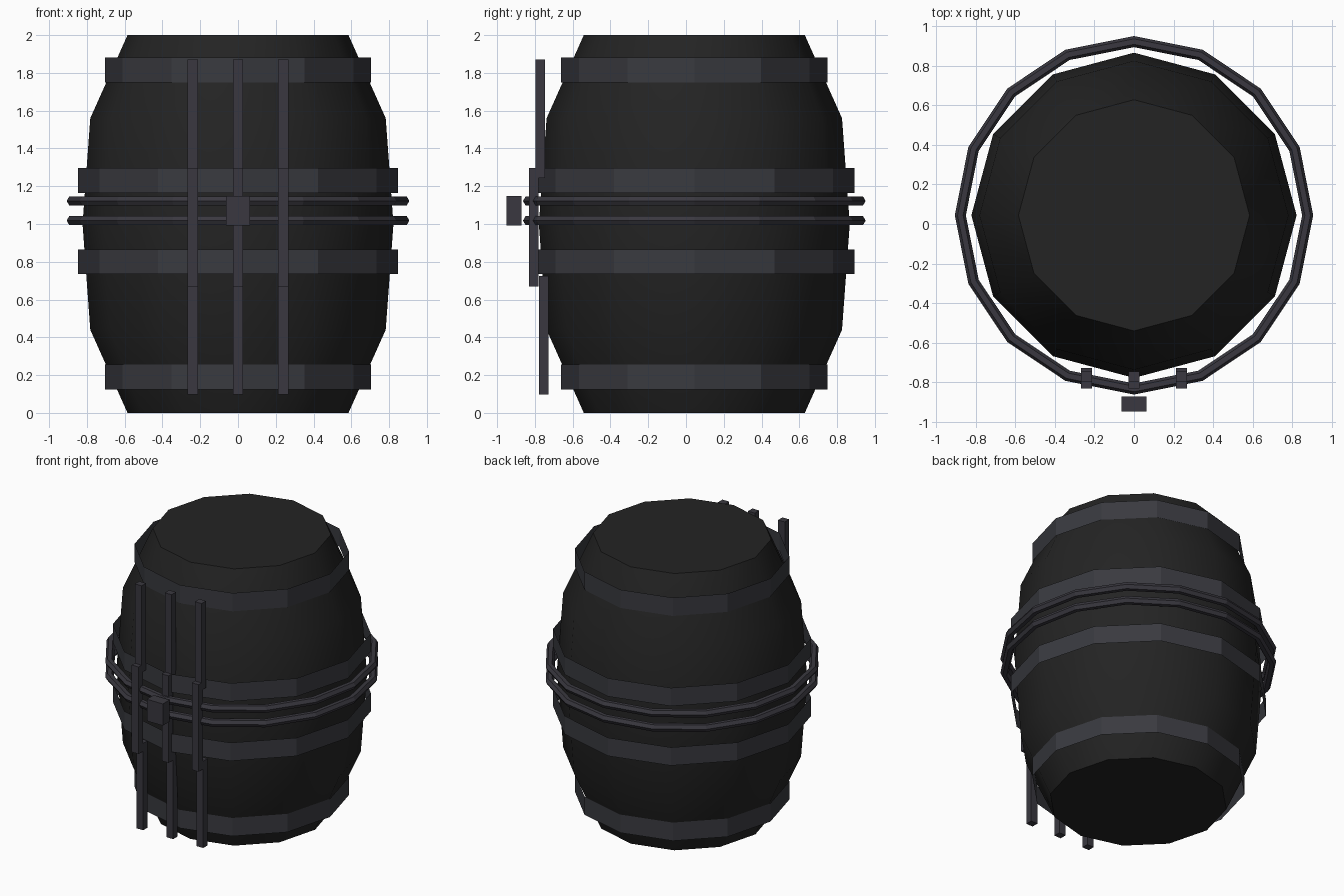
import bpy, bmesh, math

if "Cube" in bpy.data.objects:
    bpy.data.objects.remove(bpy.data.objects["Cube"])

CY = 0.044  # barrel axis in y


def material(name, rgb):
    m = bpy.data.materials.new(name)
    m.diffuse_color = (*rgb, 1)
    m.use_nodes = True
    m.node_tree.nodes["Principled BSDF"].inputs["Base Color"].default_value = m.diffuse_color
    return m


BODY = material("charcoal_body", (0.017, 0.017, 0.017))
HOOP = material("dark_steel", (0.041, 0.042, 0.050))
IRON = material("dark_iron", (0.041, 0.039, 0.050))


def add_object(name, bm, mat):
    mesh = bpy.data.meshes.new(name)
    bmesh.ops.recalc_face_normals(bm, faces=bm.faces)
    bm.to_mesh(mesh)
    bm.free()
    mesh.materials.append(mat)
    ob = bpy.data.objects.new(name, mesh)
    bpy.context.collection.objects.link(ob)
    return ob


def lathe(name, profile, sides, mat, caps=False, closed=False):
    """Revolve (radius, z) points around the barrel axis."""
    bm = bmesh.new()
    rings = []
    for r, z in profile:
        rings.append([bm.verts.new((r * math.cos(2 * math.pi * i / sides),
                                    CY + r * math.sin(2 * math.pi * i / sides), z))
                      for i in range(sides)])
    pairs = list(zip(rings, rings[1:]))
    if closed:
        pairs.append((rings[-1], rings[0]))
    for a, b in pairs:
        for i in range(sides):
            j = (i + 1) % sides
            bm.faces.new((a[i], a[j], b[j], b[i]))
    if caps:
        bm.faces.new(rings[0][::-1])
        bm.faces.new(rings[-1])
    return add_object(name, bm, mat)


def box(name, lo, hi, mat):
    bm = bmesh.new()
    bmesh.ops.create_cube(bm, size=1)
    for v in bm.verts:
        v.co = [(a + b) / 2 + c * (b - a) for a, b, c in zip(lo, hi, v.co)]
    return add_object(name, bm, mat)


# Barrel body
body = lathe("barrel_body", [(0.585, 0), (0.782, 0.44), (0.823, 1), (0.782, 1.56), (0.585, 2)],
             12, BODY, caps=True)
bpy.context.view_layer.objects.active = body
body.select_set(True)
bpy.ops.object.shade_smooth_by_angle(angle=math.radians(40))
body.select_set(False)

# Thin hoops
for i, (r, z) in enumerate([(0.705, 0.19), (0.848, 0.80), (0.848, 1.23), (0.705, 1.815)]):
    lathe(f"hoop_{i + 1}", [(r, z - 0.066), (r, z + 0.066)], 12, HOOP)

# Two loose rings with a six-sided section
for i, z in enumerate([1.018, 1.122]):
    section = [(0.879 + 0.028 * math.cos(k * math.pi / 3), z + 0.028 * math.sin(k * math.pi / 3))
               for k in range(6)]
    lathe(f"loose_ring_{i + 1}", section, 16, IRON, closed=True)

# Front bars, each in three stepped lengths
for i, x in enumerate([-0.24, 0, 0.24]):
    for part, y, z0, z1 in [("lower", -0.754, 0.097, 0.725), ("middle", -0.807, 0.668, 1.297),
                            ("upper", -0.772, 1.243, 1.87)]:
        box(f"front_bar_{part}_{i + 1}", (x - 0.027, y - 0.025, z0), (x + 0.027, y + 0.025, z1), IRON)

# Padlock block
box("lock_block", (-0.064, -0.95, 0.992), (0.064, -0.872, 1.149), IRON)
